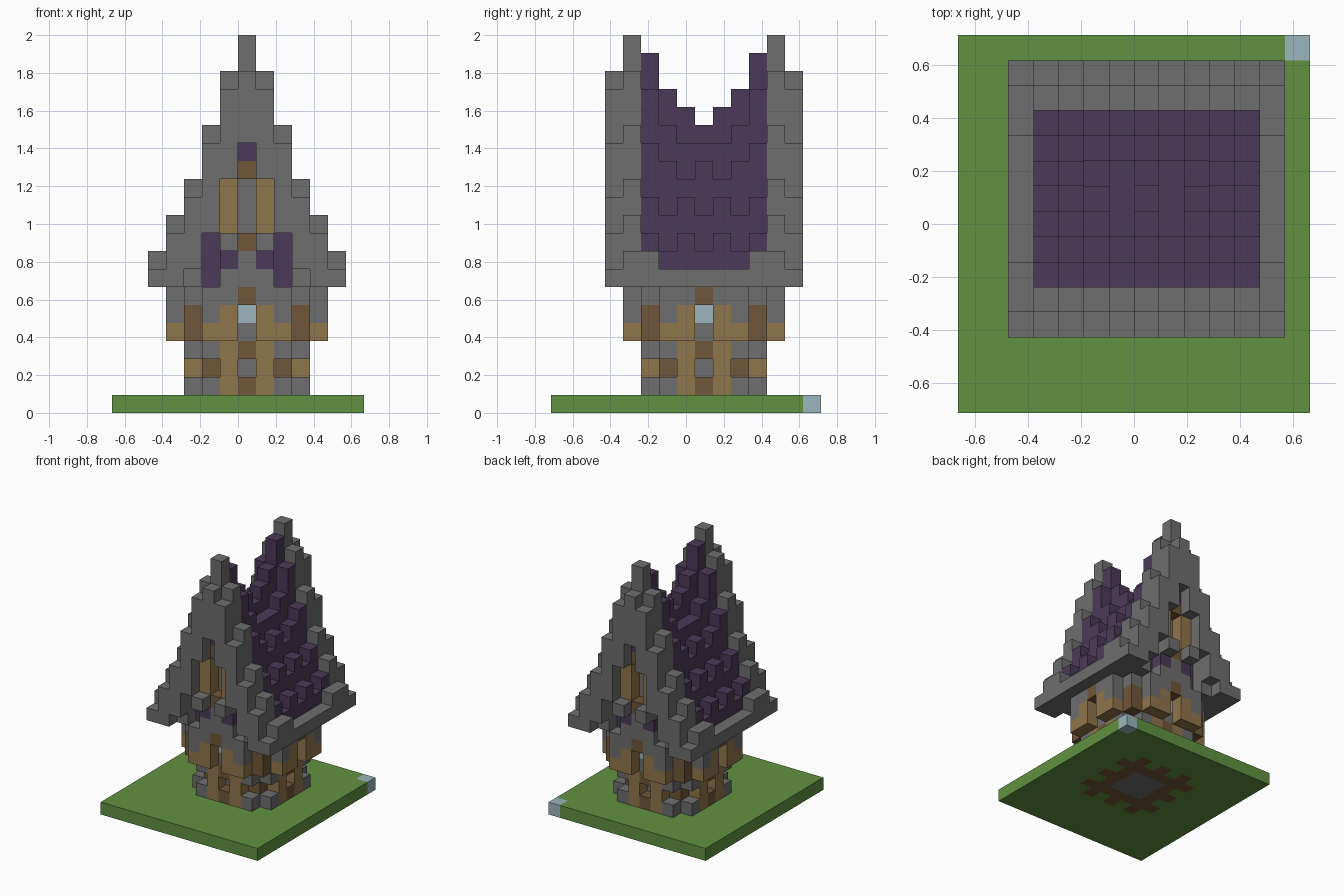
import bpy
import bmesh
from mathutils import Vector

if "Cube" in bpy.data.objects:
    bpy.data.objects.remove(bpy.data.objects["Cube"], do_unlink=True)

V = 2 / 21  # edge of one block


def linear(c):
    c /= 255
    return c / 12.92 if c <= 0.04045 else ((c + 0.055) / 1.055) ** 2.4


def material(name, *rgb):
    m = bpy.data.materials.new(name)
    col = (*[linear(c) for c in rgb], 1)
    m.diffuse_color = col
    m.use_nodes = True
    m.node_tree.nodes["Principled BSDF"].inputs["Base Color"].default_value = col
    return m


PALETTE = {
    "grass": material("grass green", 98, 145, 65),
    "stone": material("stone grey", 110, 110, 110),
    "roof": material("roof purple", 75, 58, 87),
    "plank": material("plank tan", 144, 118, 76),
    "log": material("log brown", 112, 86, 58),
    "glass": material("glass blue", 155, 181, 190),
}
NAMES = list(PALETTE)
cells = {}  # (x, y, z) -> (part, colour)


def put(part, colour, xs, ys, zs, mirror=True, turn=False):
    """Fill inclusive block ranges, mirrored over both axes and, with turn, swapped."""
    span = lambda r: range(r[0], r[1] + 1) if isinstance(r, tuple) else [r]
    for x in span(xs):
        for y in span(ys):
            for z in span(zs):
                spots = {(x, y)}
                if turn:
                    spots |= {(y, x)}
                if mirror:
                    spots = {(a * s, b * t) for a, b in spots for s in (-1, 1) for t in (-1, 1)}
                for a, b in spots:
                    cells[a, b, z] = (part, colour)


# Grass plate with the foundation showing beneath
put("ground_plate", "grass", (-7, 6), (-8, 6), 0, mirror=False)
put("ground_plate", "glass", 6, 6, 0, mirror=False)
put("foundation", "log", (0, 2), (0, 2), 0)
for i in (0, 2):
    put("foundation", "log", i, 3, 0, turn=True)
put("foundation", "stone", (0, 1), (0, 1), 0)

# Lower storey: core, corner posts, plank ribs and stone blocks
put("lower_storey", "stone", (0, 2), (0, 2), (1, 3))
put("lower_storey", "log", 2, 2, (1, 3))
put("lower_storey", "plank", 1, 3, (1, 3), turn=True)
for z in (1, 3):
    put("lower_storey", "stone", 2, 3, z, turn=True)
    put("lower_storey", "log", 0, 3, z, turn=True)

# Upper storey: wider core, corner posts, plank belt and glazed windows
put("upper_storey", "stone", (0, 3), (0, 3), (4, 7))
put("upper_storey", "log", 3, 3, (4, 5))
put("upper_storey", "stone", (1, 2), 4, (5, 6), turn=True)
put("upper_storey", "plank", (1, 2), 4, 4, turn=True)
put("upper_storey", "plank", 1, 4, 5, turn=True)
put("upper_storey", "glass", 0, 3, 5, turn=True)
put("upper_storey", "log", 0, 4, 6, turn=True)

# Sagging roof: one list of tops per row, from the middle row to the gables
ROOF = ([16, 15, 14, 11, 9], [17, 15, 13, 12, 10], [18, 16, 14, 11, 9], [20, 18, 15, 12, 10])
for y, tops in enumerate(ROOF):
    for x, top in enumerate(tops):
        put("roof", "roof", x, y, (8, top - 1))
put("eaves", "stone", 4, (0, 3), 7)
put("eaves", "stone", 5, (0, 5), 7)
put("eaves", "stone", 5, (3, 4), 8)

# Gable trim: outer band and a taller layer behind it
OUTER = [(15, 18), (13, 17), (10, 14), (8, 11), (7, 9)]
INNER = [(15, 20), (7, 18), (10, 15), (7, 12), (7, 10)]
for x, (outer, inner) in enumerate(zip(OUTER, INNER)):
    put("gable_trim", "stone", x, 5, outer)
    put("gable_trim", "stone", x, 4, inner)

# Gable wall: shutters around a recessed opening, purple niches below
put("gable_wall", "stone", 0, 3, (9, 12))
put("gable_wall", "stone", 0, 4, (7, 8))
put("gable_wall", "plank", 1, 4, (10, 12))
put("gable_wall", "log", 0, 4, 9)
put("gable_wall", "log", 0, 4, 13)
put("gable_wall", "roof", 0, 4, 14)
put("gable_wall", "roof", 2, 3, (7, 9))
put("gable_wall", "roof", 1, 4, 8)
put("gable_wall", "stone", 1, 5, 9)


def build(part):
    """Make a mesh from the outward block faces of one part."""
    bm = bmesh.new()
    for (x, y, z), (owner, colour) in cells.items():
        if owner != part:
            continue
        centre = Vector((x + 0.5, y + 1, z + 0.5))
        for axis in range(3):
            for sign in (-1, 1):
                n = Vector((0, 0, 0))
                n[axis] = sign
                if (x + int(n.x), y + int(n.y), z + int(n.z)) in cells:
                    continue
                u = Vector((0, 0, 0))
                u[(axis + 1) % 3] = 0.5
                w = n.cross(u)
                mid = centre + n / 2
                quad = [mid - u - w, mid + u - w, mid + u + w, mid - u + w]
                face = bm.faces.new([bm.verts.new(p * V) for p in quad])
                face.material_index = NAMES.index(colour)
    bmesh.ops.remove_doubles(bm, verts=bm.verts, dist=V / 100)
    mesh = bpy.data.meshes.new(part)
    bm.to_mesh(mesh)
    bm.free()
    for m in PALETTE.values():
        mesh.materials.append(m)
    bpy.context.collection.objects.link(bpy.data.objects.new(part, mesh))


for part in sorted({owner for owner, _ in cells.values()}):
    build(part)
